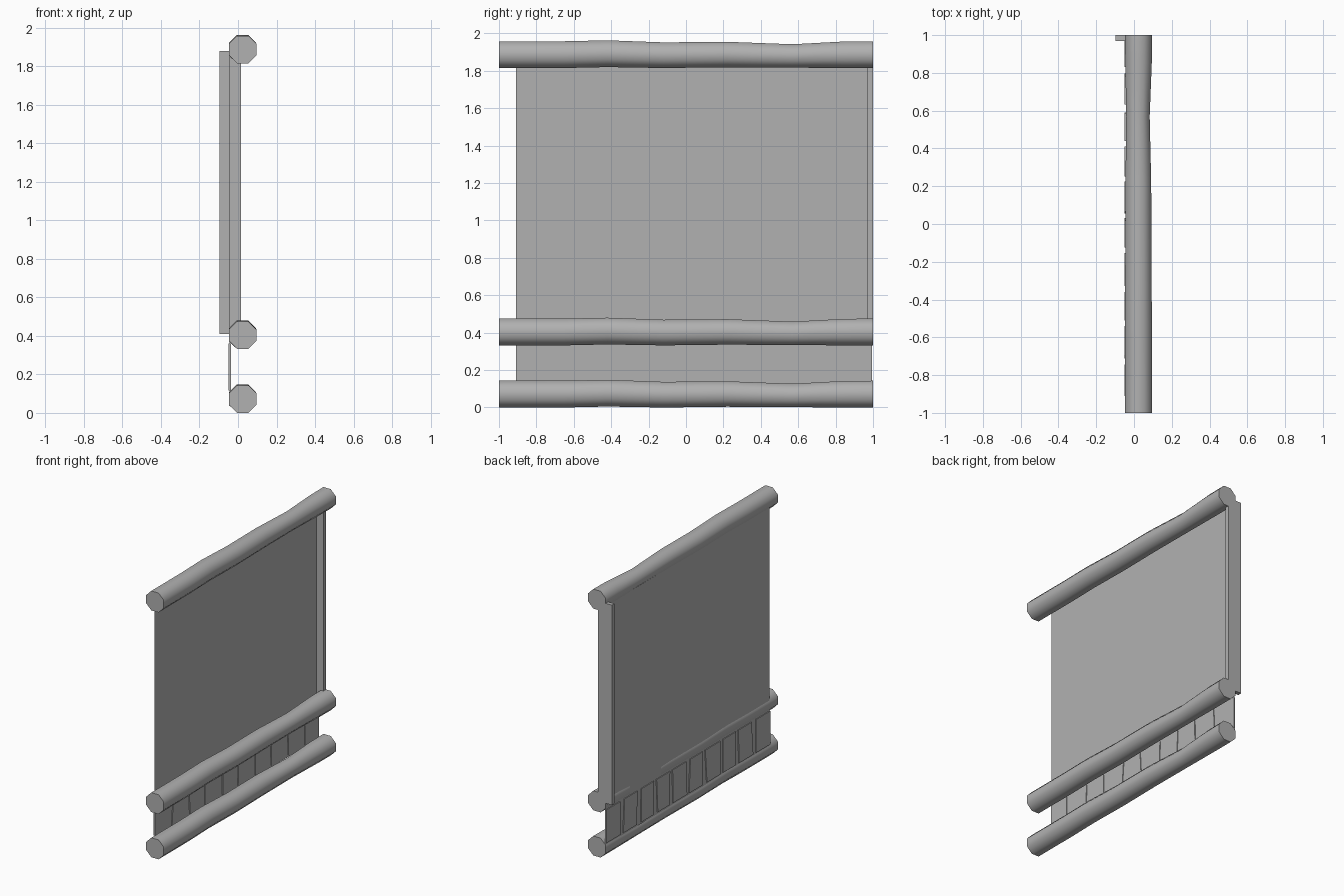
import bpy, bmesh, math, random

if "Cube" in bpy.data.objects:
    bpy.data.objects.remove(bpy.data.objects["Cube"])

random.seed(4)

# Mid grey shared by all parts
GREY = bpy.data.materials.new("mid_grey")
GREY.diffuse_color = (0.44, 0.44, 0.44, 1)
GREY.use_nodes = True
GREY.node_tree.nodes["Principled BSDF"].inputs["Base Color"].default_value = GREY.diffuse_color


def make_object(name, bm):
    bmesh.ops.recalc_face_normals(bm, faces=bm.faces)
    mesh = bpy.data.meshes.new(name)
    bm.to_mesh(mesh)
    bm.free()
    mesh.materials.append(GREY)
    ob = bpy.data.objects.new(name, mesh)
    bpy.context.collection.objects.link(ob)
    return ob


def box(name, x0, x1, y0, y1, z0, z1, skew=(0, 0, 0, 0)):
    # skew shifts y of: lower start, lower end, upper start, upper end
    bm = bmesh.new()
    outline = [(y0 + skew[0], z0), (y1 + skew[1], z0), (y1 + skew[3], z1), (y0 + skew[2], z1)]
    a = [bm.verts.new((x0, y, z)) for y, z in outline]
    b = [bm.verts.new((x1, y, z)) for y, z in outline]
    bm.faces.new(a)
    bm.faces.new(b[::-1])
    for i in range(4):
        j = (i + 1) % 4
        bm.faces.new((a[i], b[i], b[j], a[j]))
    return make_object(name, bm)


# Uneven log sections: y, bottom, top, left, right (relative to the log's base)
SECTIONS = [
    (-1.00, 0.000, 0.143, -0.047, 0.096),
    (-0.65, 0.000, 0.143, -0.047, 0.096),
    (-0.42, 0.005, 0.148, -0.047, 0.094),
    (-0.12, 0.000, 0.137, -0.046, 0.093),
    (0.22, 0.004, 0.140, -0.045, 0.091),
    (0.57, 0.002, 0.127, -0.041, 0.083),
    (0.85, 0.000, 0.142, -0.046, 0.094),
    (1.00, 0.000, 0.143, -0.047, 0.096),
]


def log(name, base):
    bm = bmesh.new()
    rings = []
    k = 1 / math.cos(math.pi / 8)
    for y, lo, hi, left, right in SECTIONS:
        ring = []
        for i in range(8):
            a = math.pi / 8 + i * math.pi / 4
            x = (left + right) / 2 + (right - left) / 2 * k * math.cos(a)
            z = base + (lo + hi) / 2 + (hi - lo) / 2 * k * math.sin(a)
            ring.append(bm.verts.new((x, y, z)))
        rings.append(ring)
    for r, s in zip(rings, rings[1:]):
        for i in range(8):
            j = (i + 1) % 8
            bm.faces.new((r[i], r[j], s[j], s[i]))
    bm.faces.new(rings[0])
    bm.faces.new(rings[-1][::-1])
    ob = make_object(name, bm)
    bpy.ops.object.select_all(action='DESELECT')
    ob.select_set(True)
    bpy.context.view_layer.objects.active = ob
    bpy.ops.object.shade_smooth_by_angle(angle=math.radians(50))


# Three horizontal logs
log("bottom_log", 0.0)
log("middle_log", 0.332)
log("top_log", 1.815)

# Flat wall sheet behind the logs
box("wall_sheet", -0.0435, -0.042, -0.91, 0.995, 0.10, 1.86)

# Upright end board
box("end_post", -0.097, 0.016, 0.97, 1.0, 0.41, 1.88)

# Short uneven planks between the lower logs, separated by shallow grooves
count = 10
step = 1.905 / count
for i in range(count):
    skew = [random.uniform(-0.012, 0.012) for _ in range(4)]
    if i == 0:
        skew[0] = skew[2] = -0.017
    if i == count - 1:
        skew[1] = skew[3] = 0.017
    start = -0.91 + step * i
    box(f"lower_plank_{i + 1}", -0.049, -0.037,
        start + 0.017, start + step - 0.017, 0.115, 0.36, skew)
